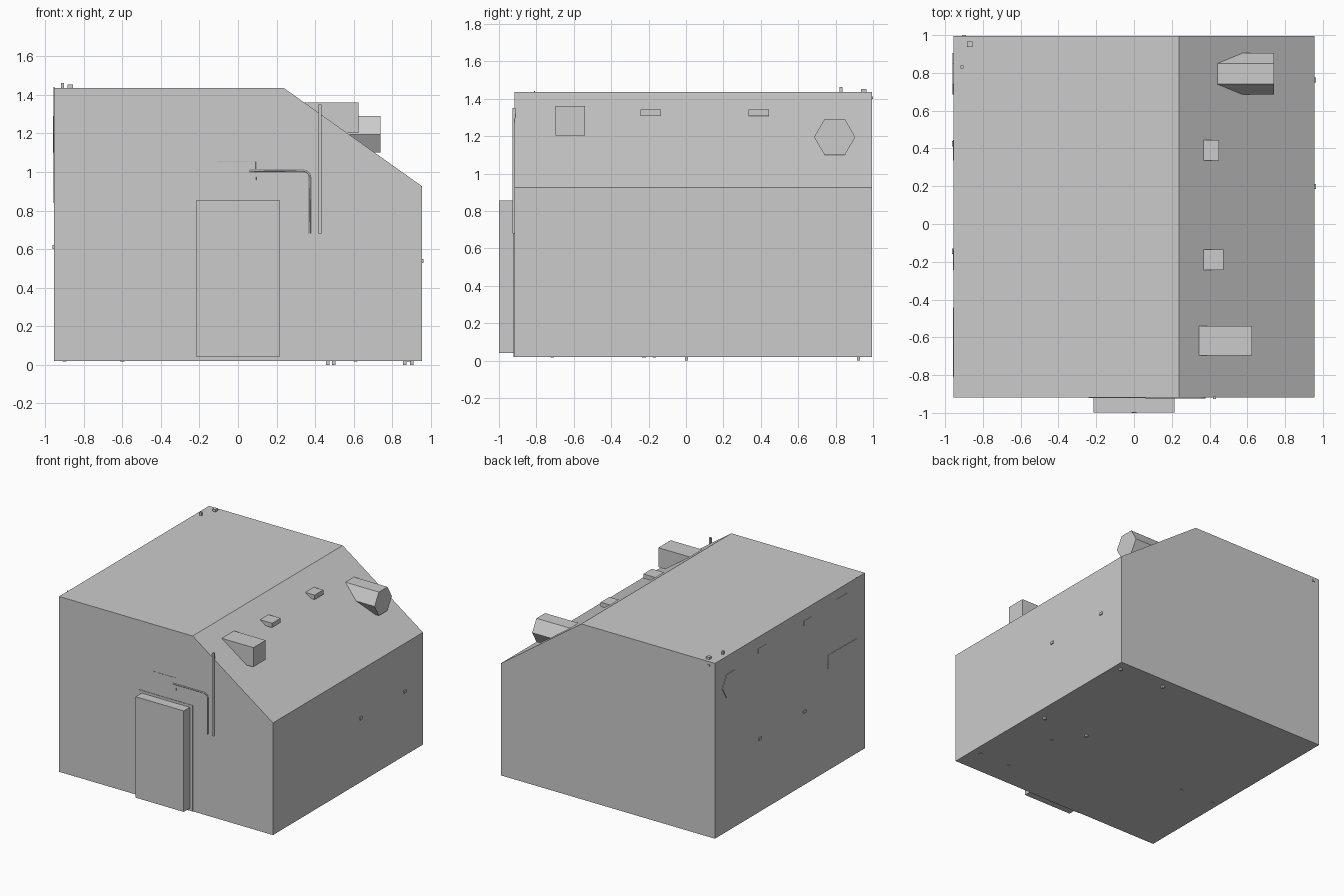
import bpy, math

if "Cube" in bpy.data.objects:
    bpy.data.objects.remove(bpy.data.objects["Cube"])

def prism(name, pts, to3d, a, b):
    """Extrude a closed 2D profile between depths a and b."""
    n = len(pts)
    verts = [to3d(p, a) for p in pts] + [to3d(p, b) for p in pts]
    faces = [tuple(range(n))[::-1], tuple(range(n, 2 * n))]
    faces += [(i, (i + 1) % n, n + (i + 1) % n, n + i) for i in range(n)]
    me = bpy.data.meshes.new(name)
    me.from_pydata(verts, [], faces)
    ob = bpy.data.objects.new(name, me)
    bpy.context.collection.objects.link(ob)
    bpy.context.view_layer.objects.active = ob
    bpy.ops.object.select_all(action='DESELECT')
    ob.select_set(True)
    bpy.ops.object.mode_set(mode='EDIT')
    bpy.ops.mesh.select_all(action='SELECT')
    bpy.ops.mesh.normals_make_consistent(inside=False)
    bpy.ops.object.mode_set(mode='OBJECT')
    return ob

def box(name, x0, x1, y0, y1, z0, z1):
    return prism(name, [(x0, y0), (x1, y0), (x1, y1), (x0, y1)],
                 lambda p, d: (p[0], p[1], d), z0, z1)

def pipe(name, pts, r):
    cu = bpy.data.curves.new(name, 'CURVE')
    cu.dimensions = '3D'
    cu.bevel_depth = r
    cu.bevel_resolution = 1
    cu.use_fill_caps = True
    sp = cu.splines.new('POLY')
    sp.points.add(len(pts) - 1)
    for q, p in zip(sp.points, pts):
        q.co = (*p, 1)
    ob = bpy.data.objects.new(name, cu)
    bpy.context.collection.objects.link(ob)
    return ob

# Main building with one sloped roof side
prism("building_body",
      [(-.955, .02), (.955, .02), (.955, .925), (.238, 1.435), (-.955, 1.435)],
      lambda p, d: (p[0], d, p[1]), -.918, .995)

# Door, frame and handle
box("door_frame", -.24, .24, -.922, -.90, .02, .875)
box("door", -.215, .215, -.999, -.90, .04, .855)
box("door_handle", -.012, .012, -1.0, -.99, .467, .48)

# Ducts running through the building and out of the roof slope
box("square_duct", -.957, .625, -.697, -.54, 1.203, 1.36)
box("small_duct_front", -.957, .475, -.243, -.135, 1.307, 1.343)
box("small_duct_rear", -.957, .45, .335, .445, 1.307, 1.343)
hexagon = [(.795 + .11 * math.cos(i * math.pi / 3),
            1.195 + .11 * math.sin(i * math.pi / 3)) for i in range(6)]
prism("hexagonal_duct", hexagon, lambda p, d: (d, p[0], p[1]), -.96, .74)

# Front post, bent pipe and fine conduit
box("front_post", .418, .434, -.927, -.912, .68, 1.35)
bend = [(.34 + .033 * math.cos(t), -.92, .972 + .033 * math.sin(t))
        for t in [i * math.pi / 12 for i in range(6, -1, -1)]]
pipe("front_bent_pipe", [(.06, -.92, 1.005)] + bend + [(.373, -.92, .68)], .005)
pipe("front_conduit", [(-.11, -.917, 1.056), (.093, -.917, 1.056), (.093, -.917, .957)], .002)

# Left wall conduit
pipe("left_conduit", [(-.955, -.445, .84), (-.955, -.445, .95),
                      (-.955, -.81, .945), (-.955, -.81, 1.44)], .003)

# Small wall knobs
for i, y in enumerate((.198, .762)):
    box(f"right_knob_{i}", .94, .963, y - .014, y + .014, .527, .549)
for i, y in enumerate((-.145, .425)):
    box(f"left_knob_{i}", -.963, -.94, y - .014, y + .014, .60, .622)

# Roof and rear pegs
box("roof_peg_tall", -.918, -.902, .822, .838, 1.42, 1.462)
box("roof_peg_wide", -.885, -.856, .936, .966, 1.42, 1.453)
box("rear_peg", -.91, -.89, .98, 1.0, 1.398, 1.412)

# Feet and low pads underneath
for i, (x, y) in enumerate([(.465, .003), (.496, .922), (.864, .003), (.9, .922)]):
    box(f"foot_{i}", x - .009, x + .009, y - .009, y + .009, 0, .04)
for i, (x, y) in enumerate([(.61, -.225), (.885, -.715), (.61, -.715), (-.6, -.17), (-.9, -.17)]):
    box(f"floor_pad_{i}", x - .011, x + .011, y - .01, y + .01, .017, .03)
